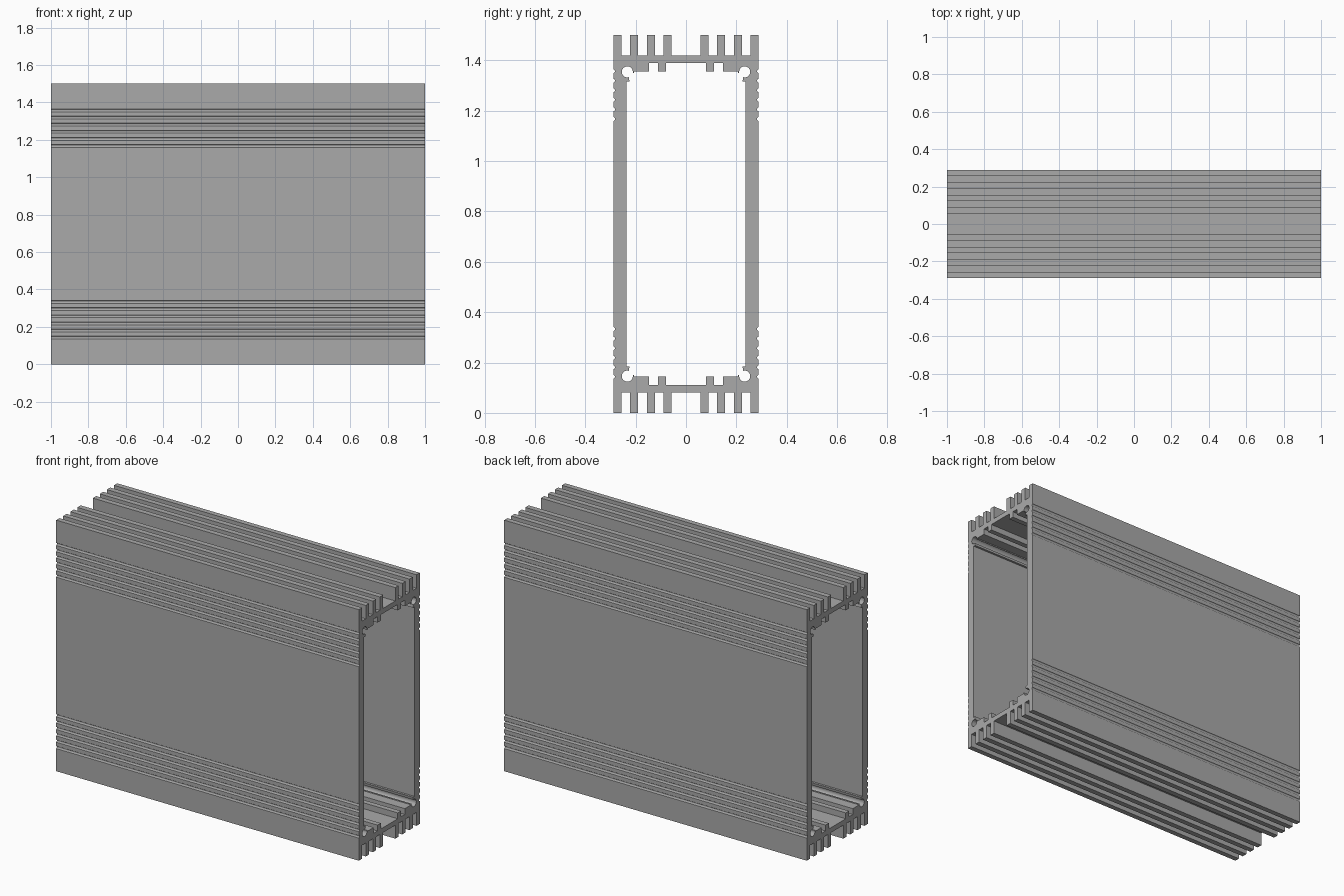
import bpy, bmesh
from math import sin, cos, radians

cube = bpy.data.objects.get("Cube")
if cube:
    bpy.data.objects.remove(cube, do_unlink=True)

HALF_LEN, HALF_H, HALF_W = 1.0, 0.75, 0.288
FIN_BASE, WEB_IN, RIB_END = 0.67, 0.64, 0.605


def arc(cy, cz, r, start, end, steps):
    angles = [radians(start + (end - start) * i / steps) for i in range(steps + 1)]
    return [(cy + r * cos(a), cz + r * sin(a)) for a in angles]


# Quarter cross-section, measured from the centre of the housing
profile = [(0, FIN_BASE)]

# Cooling fins
for c in (0.073, 0.139, 0.206):
    a, b = c - 0.016, c + 0.016
    profile += [(a, FIN_BASE), (a, HALF_H), (b, HALF_H), (b, FIN_BASE)]
profile += [(0.257, FIN_BASE), (0.257, HALF_H), (HALF_W, HALF_H)]

# Grip grooves on the side wall
for i in range(6):
    profile += arc(HALF_W + 0.002, 0.607 - 0.038 * i, 0.008, 105, 255, 8)

# Side wall and the open screw channel in the corner
profile += [(HALF_W, 0), (0.237, 0), (0.237, 0.566), (0.224, 0.566)]
profile += arc(0.233, 0.604, 0.022, -105, 190, 24)
profile += [(0.206, 0.598), (0.206, RIB_END)]

# Inner ledge and rib
profile += [(0.147, RIB_END), (0.147, WEB_IN), (0.111, WEB_IN), (0.111, RIB_END),
            (0.08, RIB_END), (0.08, WEB_IN), (0, WEB_IN)]

# Extrude the section along the length
bm = bmesh.new()
face = bm.faces.new([bm.verts.new((-HALF_LEN, y, z)) for y, z in profile])
grown = bmesh.ops.extrude_face_region(bm, geom=[face], use_keep_orig=True)
moved = [v for v in grown["geom"] if isinstance(v, bmesh.types.BMVert)]
bmesh.ops.translate(bm, vec=(2 * HALF_LEN, 0, 0), verts=moved)
bmesh.ops.recalc_face_normals(bm, faces=bm.faces)

# Open the two symmetry planes so the mirrored quarters join
seams = [f for f in bm.faces
         if all(abs(v.co.y) < 1e-6 for v in f.verts)
         or all(abs(v.co.z) < 1e-6 for v in f.verts)]
bmesh.ops.delete(bm, geom=seams, context='FACES_ONLY')

mesh = bpy.data.meshes.new("extruded_housing")
bm.to_mesh(mesh)
bm.free()
housing = bpy.data.objects.new("extruded_housing", mesh)
bpy.context.collection.objects.link(housing)
housing.location.z = HALF_H

mirror = housing.modifiers.new("four_quarters", 'MIRROR')
mirror.use_axis = (False, True, True)
mirror.use_clip = True

# Plain aluminium grey
grey = bpy.data.materials.new("aluminium_grey")
grey.use_nodes = True
colour = (0.4, 0.4, 0.4, 1)
grey.diffuse_color = colour
grey.node_tree.nodes["Principled BSDF"].inputs["Base Color"].default_value = colour
mesh.materials.append(grey)

bpy.ops.object.select_all(action='DESELECT')
housing.select_set(True)
bpy.context.view_layer.objects.active = housing
bpy.ops.object.shade_smooth_by_angle(angle=radians(30))
